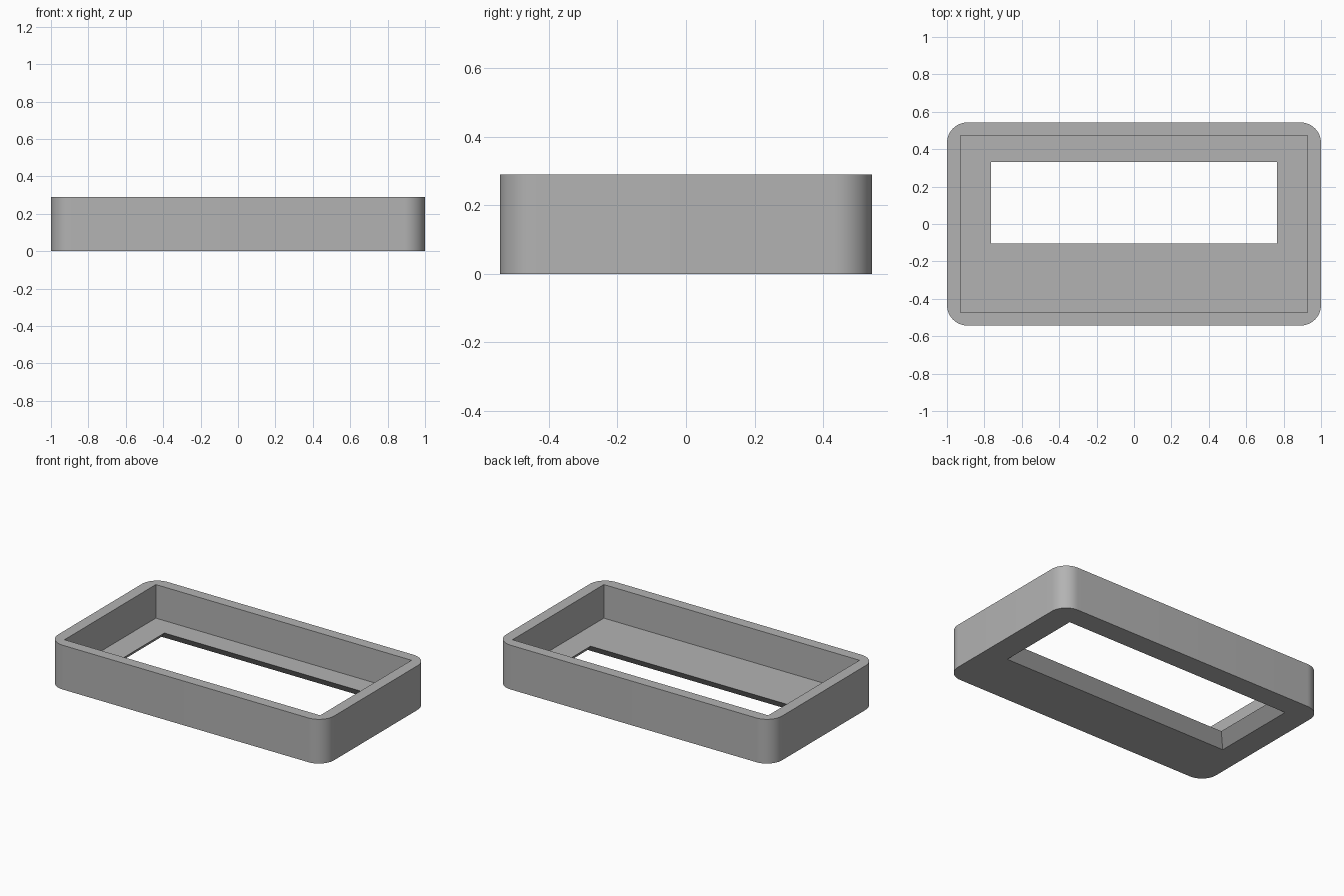
import bpy
import bmesh

if "Cube" in bpy.data.objects:
    bpy.data.objects.remove(bpy.data.objects["Cube"])

HALF_X, HALF_Y, HEIGHT = 1.0, 0.543, 0.29
WALL, FLOOR, RADIUS = 0.07, 0.07, 0.11

grey = bpy.data.materials.new("plain grey")
grey.use_nodes = True
COLOUR = (0.45, 0.45, 0.45, 1)
grey.diffuse_color = COLOUR
grey.node_tree.nodes["Principled BSDF"].inputs["Base Color"].default_value = COLOUR


def block(name, half_x, half_y, z0, z1, centre_y=0, taper=0, radius=0):
    """Box whose top shrinks by taper and whose upright edges are rounded."""
    bm = bmesh.new()
    bmesh.ops.create_cube(bm, size=2)
    for v in bm.verts:
        shrink = taper if v.co.z > 0 else 0
        v.co.x *= half_x - shrink
        v.co.y = centre_y + v.co.y * (half_y - shrink)
        v.co.z = z1 if v.co.z > 0 else z0
    if radius:
        upright = [e for e in bm.edges
                   if abs(e.verts[0].co.z - e.verts[1].co.z) > 0.01]
        bmesh.ops.bevel(bm, geom=upright, offset=radius, segments=12,
                        profile=0.5, affect='EDGES')
    mesh = bpy.data.meshes.new(name)
    bm.to_mesh(mesh)
    bm.free()
    mesh.materials.append(grey)
    obj = bpy.data.objects.new(name, mesh)
    bpy.context.collection.objects.link(obj)
    return obj


# Rounded outer body
tray = block("tray_frame", HALF_X, HALF_Y, 0, HEIGHT, radius=RADIUS)

# Square-cornered pocket, open at the top
pocket = block("pocket_cutter", HALF_X - WALL - 0.003, HALF_Y - WALL, FLOOR, HEIGHT + 0.1)

# Window in the floor, flaring outwards to the underside
window = block("window_cutter", 0.885, 0.338, -0.05, 0.12,
               centre_y=0.113, taper=0.17)

bpy.context.view_layer.objects.active = tray
tray.select_set(True)
for cutter in (pocket, window):
    cutter.hide_render = True
    mod = tray.modifiers.new(cutter.name, 'BOOLEAN')
    mod.operation = 'DIFFERENCE'
    mod.solver = 'EXACT'
    mod.object = cutter
    bpy.ops.object.modifier_apply(modifier=mod.name)
    bpy.data.objects.remove(cutter)

bpy.ops.object.shade_smooth_by_angle(angle=0.5)
